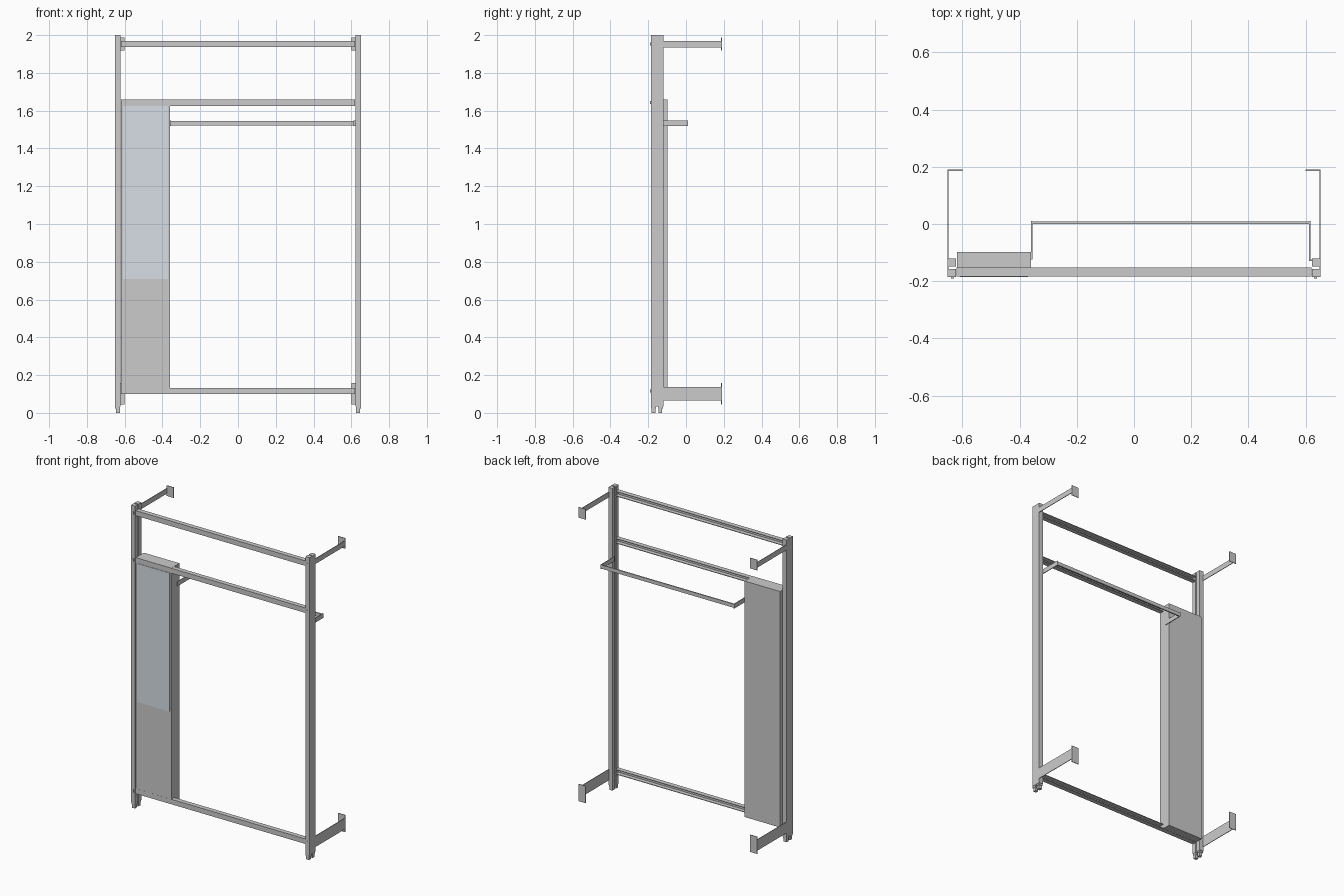
import bpy, bmesh

if "Cube" in bpy.data.objects:
    bpy.data.objects.remove(bpy.data.objects["Cube"])

glass = bpy.data.materials.new("mirror_glass")
glass.diffuse_color = (0.68, 0.74, 0.78, 0.6)
glass.use_nodes = True
glass.node_tree.nodes["Principled BSDF"].inputs["Base Color"].default_value = glass.diffuse_color


def boxes(name, parts, material=None):
    """One object from boxes given as (x0, x1, y0, y1, z0, z1)."""
    bm = bmesh.new()
    for x0, x1, y0, y1, z0, z1 in parts:
        verts = bmesh.ops.create_cube(bm, size=1)["verts"]
        for v in verts:
            v.co.x = x1 if v.co.x > 0 else x0
            v.co.y = y1 if v.co.y > 0 else y0
            v.co.z = z1 if v.co.z > 0 else z0
    mesh = bpy.data.meshes.new(name)
    bm.to_mesh(mesh)
    bm.free()
    ob = bpy.data.objects.new(name, mesh)
    bpy.context.collection.objects.link(ob)
    if material:
        mesh.materials.append(material)
    return ob


def mirrored(name, parts):
    """Boxes on the right side, mirrored across x = 0."""
    ob = boxes(name, parts)
    ob.modifiers.new("mirror", "MIRROR")
    return ob


T = 0.004  # sheet thickness

# Twin-tube posts joined by an outer skin
mirrored("post", [(0.622, 0.648, -0.186, -0.157, 0.035, 2.0),
                  (0.622, 0.648, -0.149, -0.12, 0.035, 2.0),
                  (0.648, 0.652, -0.186, -0.12, 0.035, 2.0)])

# Two stepped feet under each post
feet = []
for y in (-0.172, -0.136):
    feet += [(0.624, 0.65, y - 0.013, y + 0.013, 0.024, 0.035),
             (0.626, 0.647, y - 0.01, y + 0.01, 0.0, 0.024)]
mirrored("foot", feet)

# Wall arms with end flanges
for name, z0, z1, margin in (("upper_wall_arm", 1.935, 1.97, 0.017),
                             ("lower_wall_arm", 0.065, 0.138, 0.02)):
    mirrored(name, [(0.648, 0.652, -0.13, 0.188, z0, z1),
                    (0.6, 0.652, 0.186, 0.19, z0 - margin, z1 + margin)])

# Cross rails: channels open to the back, with front screw caps at both ends
for name, z0, z1 in (("top_rail", 1.937, 1.97),
                     ("middle_rail", 1.626, 1.659),
                     ("bottom_rail", 0.1, 0.133)):
    boxes(name, [(-0.62, 0.62, -0.183, -0.183 + T, z0, z1),
                 (-0.62, 0.62, -0.183 + T, -0.152, z1 - T, z1),
                 (-0.62, 0.62, -0.183 + T, -0.152, z0, z0 + T)])
    zm = (z0 + z1) / 2
    mirrored(name + "_screw", [(0.63, 0.64, -0.19, -0.186, zm - 0.008, zm + 0.008)])

# Side panel cabinet and its mirror
boxes("side_panel", [(-0.619, -0.36, -0.1825, -0.098, 0.101, 1.66)])
boxes("panel_mirror", [(-0.609, -0.37, -0.185, -0.1825, 0.71, 1.625)], glass)

# Hanging bar on two thin brackets
boxes("hanging_bar", [(-0.355, 0.614, 0.0, 0.008, 1.522, 1.546)])
boxes("bar_bracket", [(-0.36, -0.355, -0.125, 0.01, 1.519, 1.549),
                      (0.612, 0.617, -0.125, 0.01, 1.519, 1.549),
                      (0.612, 0.622, -0.129, -0.125, 1.519, 1.549)])
